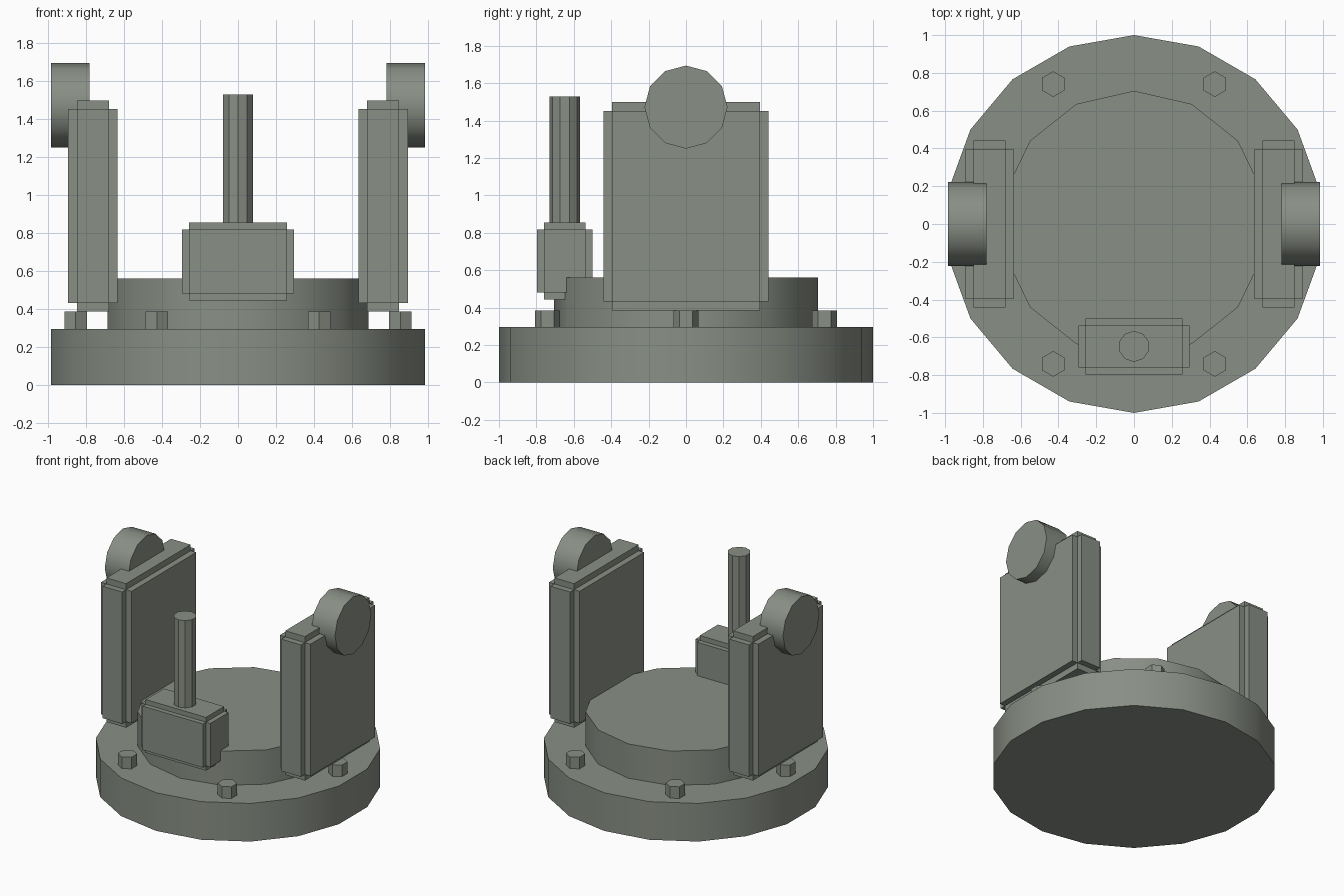
import bpy, bmesh, math
from mathutils import Matrix, Vector

if "Cube" in bpy.data.objects:
    bpy.data.objects.remove(bpy.data.objects["Cube"])

# Dark olive-grey paint shared by every part
paint = bpy.data.materials.new("dark_grey_paint")
paint.diffuse_color = (0.25, 0.275, 0.235, 1)
paint.use_nodes = True
paint.node_tree.nodes["Principled BSDF"].inputs["Base Color"].default_value = paint.diffuse_color


def finish(name, bm):
    bmesh.ops.recalc_face_normals(bm, faces=bm.faces)
    mesh = bpy.data.meshes.new(name)
    bm.to_mesh(mesh)
    bm.free()
    mesh.materials.append(paint)
    ob = bpy.data.objects.new(name, mesh)
    bpy.context.collection.objects.link(ob)
    return ob


def prism(name, sides, radius, start, end, smooth=True):
    """Regular prism between two points; upright ones have a corner towards +y."""
    a, b = Vector(start), Vector(end)
    axis = b - a
    bm = bmesh.new()
    # First corner up (+z) for sideways prisms, +y for upright ones
    up = Vector((0, 1, 0)) if abs(axis.z) > 1e-6 else Vector((0, 0, 1))
    side = axis.normalized().cross(up)
    ring = [up * math.cos(t) * radius + side * math.sin(t) * radius
            for t in (math.tau * i / sides for i in range(sides))]
    face = bm.faces.new([bm.verts.new(a + p) for p in ring])
    top = bmesh.ops.extrude_face_region(bm, geom=[face], use_keep_orig=True)["geom"]
    bmesh.ops.translate(bm, vec=axis,
                        verts=[v for v in top if isinstance(v, bmesh.types.BMVert)])
    ob = finish(name, bm)
    if smooth:
        bpy.ops.object.select_all(action="DESELECT")
        ob.select_set(True)
        bpy.context.view_layer.objects.active = ob
        bpy.ops.object.shade_smooth_by_angle(angle=math.radians(32))
    return ob


def plated_box(name, centre, core, step):
    """Core box whose six faces are each raised outwards, leaving notched edges."""
    bm = bmesh.new()
    bmesh.ops.create_cube(bm, size=1, matrix=Matrix.Translation(centre)
                          @ Matrix.Diagonal((*core, 1)))
    raised = bmesh.ops.extrude_discrete_faces(bm, faces=bm.faces[:])["faces"]
    for f in raised:
        f.normal_update()
        bmesh.ops.translate(bm, vec=f.normal * step, verts=f.verts[:])
    return finish(name, bm)


# Round base and raised deck
prism("base_disc", 18, 1.0, (0, 0, 0), (0, 0, 0.295))
prism("deck_disc", 14, 0.705, (0, 0, 0.28), (0, 0, 0.56))

# Ring of six hexagonal bolts
for i in range(6):
    t = math.radians(60 * i)
    x, y = 0.855 * math.cos(t), 0.855 * math.sin(t)
    prism(f"bolt_{i + 1}", 6, 0.068, (x, y, 0.28), (x, y, 0.385), smooth=False)

# Side walls with round pivot caps
for label, s in (("left", -1), ("right", 1)):
    plated_box(f"{label}_wall", (s * 0.765, 0, 0.942), (0.168, 0.79, 1.02), 0.047)
    prism(f"{label}_pivot_cap", 12, 0.222, (s * 0.782, 0, 1.472), (s * 0.985, 0, 1.472))

# Front control box and lever
plated_box("control_box", (0, -0.648, 0.649), (0.516, 0.222, 0.338), 0.037)
prism("lever", 10, 0.082, (0, -0.648, 0.84), (0, -0.648, 1.53))
